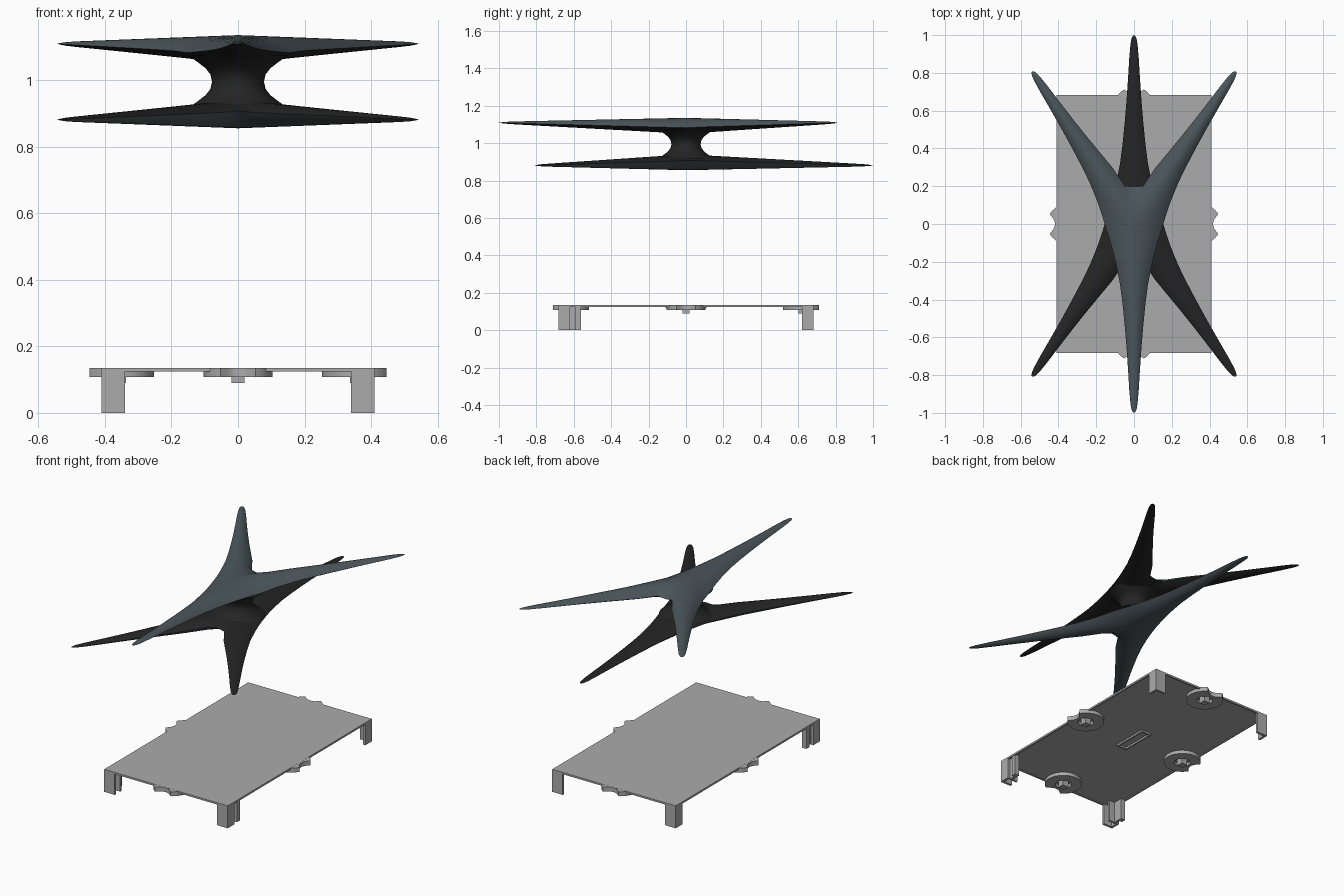
import bpy, bmesh, math
from mathutils import Vector

if "Cube" in bpy.data.objects:
    bpy.data.objects.remove(bpy.data.objects["Cube"])


def mat(name, rgb):
    m = bpy.data.materials.new(name)
    m.diffuse_color = (*rgb, 1)
    m.use_nodes = True
    m.node_tree.nodes["Principled BSDF"].inputs["Base Color"].default_value = m.diffuse_color
    return m


SLATE = mat("slate", (0.07, 0.093, 0.104))
DARK = mat("near_black", (0.018, 0.018, 0.018))
GREY = mat("grey", (0.41, 0.41, 0.41))
MID = 0.995


def finish(bm, name, mats, smooth=None):
    bmesh.ops.recalc_face_normals(bm, faces=bm.faces)
    me = bpy.data.meshes.new(name)
    bm.to_mesh(me)
    bm.free()
    for m in mats:
        me.materials.append(m)
    ob = bpy.data.objects.new(name, me)
    bpy.context.collection.objects.link(ob)
    if smooth:
        bpy.context.view_layer.objects.active = ob
        ob.select_set(True)
        bpy.ops.object.shade_smooth_by_angle(angle=math.radians(smooth))
        ob.select_set(False)
    return ob


# ---- three-armed stars: spine-to-edge lofts, slate outside, dark inside
SPINE = [1, .994, .98, .95, .88, .78, .66, .54, .42, .32, .2]
WIDTH = [0, .008, .014, .019, .025, .031, .039, .049, .061, .074, .098]
ROWS = [0, .2, .4, .6, .75, .88, 1]


def heights(d):
    ease = min(1, (1 - d) / .06) ** .5
    ze = 1.109 - .027 * (1 - d)
    top = ze + (1.114 + .021 * (1 - d) - ze) * ease
    low = ze - (.004 + .028 * (1 - d)) * ease
    return ze, top, low


def star(name, flip):
    bm = bmesh.new()

    def put(x, y, z):
        return bm.verts.new((x, -y, 2 * MID - z) if flip else (x, y, z))

    def half_arm(u, n, length, near, valley, inner):
        cols = []
        for s, w in zip(SPINE, WIDTH):
            if inner and s < .35:
                w = min(w, .071)
            p = u * s * length
            cols.append((s, p, p + n * w))
        cols.append((.1, u * .1 * length, u * near[0] + n * near[1]))
        cols.append((0, Vector((0, 0)), Vector(valley)))
        for side in (0, 1):
            grid = []
            for d, p, e in cols:
                ze, top, low = heights(d)
                peak = low if side else top
                col = []
                for t in ROWS:
                    q = p.lerp(e, t)
                    col.append(put(q.x, q.y, ze + (peak - ze) * (1 - t * t)))
                grid.append(col)
            for a, b in zip(grid, grid[1:]):
                for j in range(len(ROWS) - 1):
                    f = bm.faces.new((a[j], a[j + 1], b[j + 1], b[j]))
                    f.material_index = side

    for sx in (-1, 1):
        half_arm(Vector((0, -1)), Vector((sx, 0)), 1.0,
                 (.1, .124), (sx * .155, 0), False)
        u = Vector((sx * .555, .832))
        out = Vector((sx * .832, -.555))
        half_arm(u, out, .972, (.14, .113), (sx * .155, 0), False)
        half_arm(u, -out, .972, (.178, .092), (0, .2), True)
    bmesh.ops.remove_doubles(bm, verts=bm.verts, dist=.0004)
    finish(bm, name, [SLATE, DARK], 50)


star("upper_star", False)
star("lower_star", True)

# ---- flared waist joining the stars
prof = [(.148, .078), (.12, .058), (.097, .04), (.083, .022), (.078, 0)]
prof += [(r, -z) for r, z in prof[-2::-1]]
bm = bmesh.new()
N = 48
rings = [[bm.verts.new((r * math.cos(k * math.tau / N),
                        r * math.sin(k * math.tau / N), MID + z))
          for k in range(N)] for r, z in prof]
for a, b in zip(rings, rings[1:]):
    for k in range(N):
        bm.faces.new((a[k], a[k - 1], b[k - 1], b[k]))
finish(bm, "waist", [DARK], 50)


# ---- grey tray
def boxes(name, items):
    bm = bmesh.new()
    for x0, x1, y0, y1, z0, z1 in items:
        vs = bmesh.ops.create_cube(bm, size=1)["verts"]
        for v in vs:
            v.co = ((x0 + x1) / 2 + v.co.x * abs(x1 - x0),
                    (y0 + y1) / 2 + v.co.y * abs(y1 - y0),
                    (z0 + z1) / 2 + v.co.z * (z1 - z0))
    return finish(bm, name, [GREY])


X, Y, T = .41, .683, .135
boxes("tray_panel", [(-X, X, -Y, Y, .129, T)])
boxes("tray_rim", [(-X, -X + .01, -Y, Y, .124, .13), (X - .01, X, -Y, Y, .124, .13),
                   (-X, X, -Y, -Y + .01, .124, .13), (-X, X, Y - .01, Y, .124, .13)])
# slot frame under the middle
boxes("slot_frame", [(-.035, -.025, -.11, .11, .118, .13), (.025, .035, -.11, .11, .118, .13),
                     (-.035, .035, -.11, -.1, .118, .13), (-.035, .035, .1, .11, .118, .13)])

# corner legs, with extra clips on the front pair
for sx, side in ((-1, "left"), (1, "right")):
    for sy, end in ((-1, "front"), (1, "back")):
        parts = [(sx * X, sx * (X - .07), sy * Y, sy * (Y - .014), 0, .13),
                 (sx * X, sx * (X - .014), sy * Y, sy * (Y - .062), 0, .13)]
        if sy < 0:
            parts += [(sx * (X - .02), sx * (X - .034), -.632, -.562, 0, .13),
                      (sx * (X - .034), sx * (X - .07), -.632, -.62, 0, .13),
                      (sx * (X - .004), sx * (X - .034), -.59, -.562, 0, .13)]
        boxes(f"{end}_{side}_leg", parts)


# bitten ring plus hub post under each edge
def edge_ring(name, dist, ang):
    bm = bmesh.new()
    R, c, b, hole, n = .104, .115, .052, .045, 72
    ux, uy = math.cos(ang), math.sin(ang)
    cols = []
    for k in range(n):
        a = k * math.tau / n
        disc = b * b - (c * math.sin(a)) ** 2
        r = R
        if disc >= 0 and math.cos(a) > 0:
            r = min(R, c * math.cos(a) - math.sqrt(disc))
        col = []
        for rad, z in ((hole, .108), (r, .108), (r, .1345), (hole, .1345)):
            px, py = dist + rad * math.cos(a), rad * math.sin(a)
            col.append(bm.verts.new((px * ux - py * uy, px * uy + py * ux, z)))
        cols.append(col)
    for k in range(n):
        p, q = cols[k - 1], cols[k]
        for j in range(4):
            bm.faces.new((p[j], q[j], q[(j + 1) % 4], p[(j + 1) % 4]))
    finish(bm, name, [GREY], 30)
    x, y = dist * ux, dist * uy
    boxes(name + "_post", [(x - .02, x + .02, y - .02, y + .02, .09, .13)])


for name, dist, ang in (("right_ring", .356, 0), ("back_ring", .622, 90),
                        ("left_ring", .356, 180), ("front_ring", .622, 270)):
    edge_ring(name, dist, math.radians(ang))
